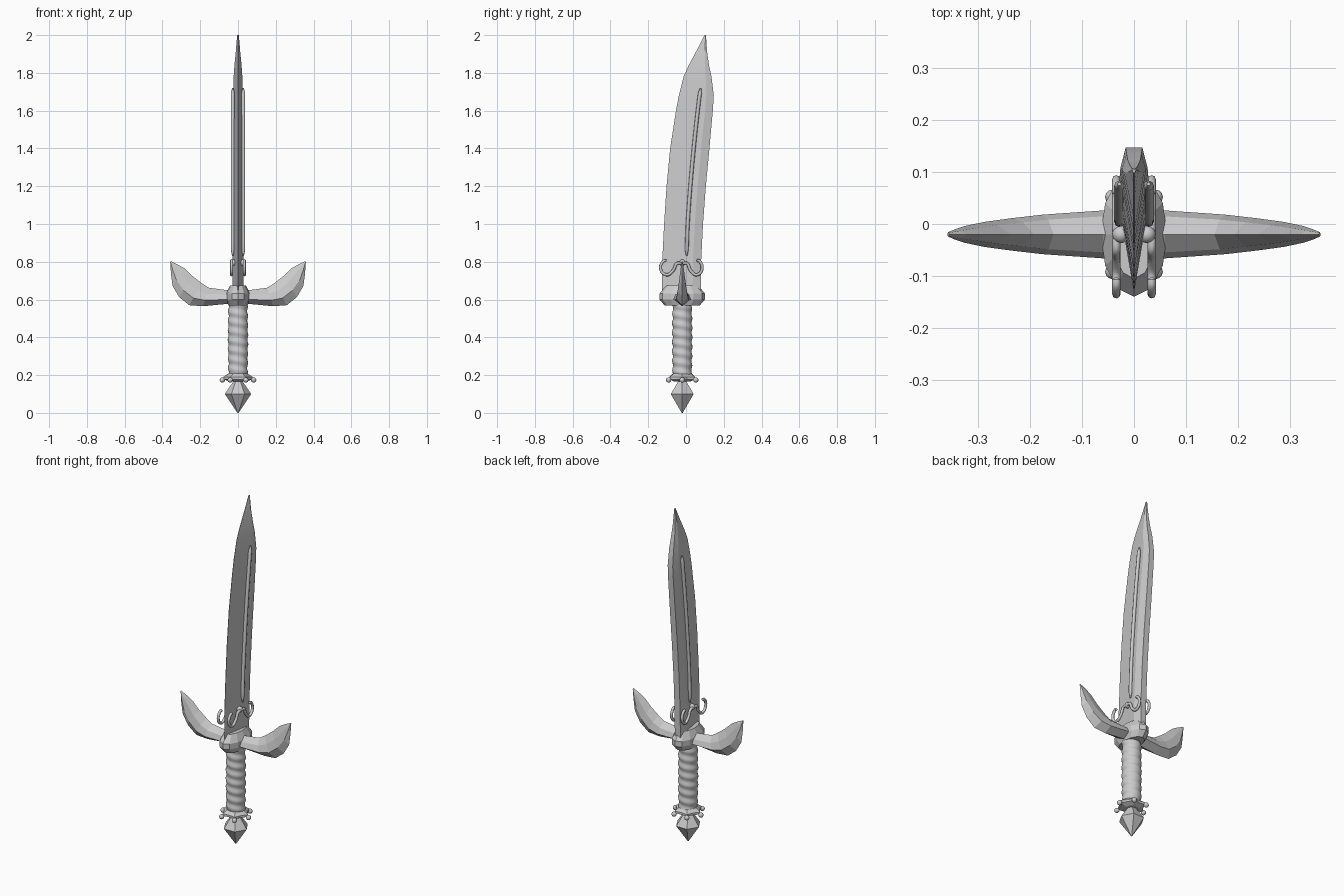
import bpy, bmesh, math
from mathutils import Vector

if "Cube" in bpy.data.objects:
    bpy.data.objects.remove(bpy.data.objects["Cube"])

CY = -0.02  # centre line of the hilt in y
steel = bpy.data.materials.new("grey steel")
steel.diffuse_color = (0.6, 0.6, 0.6, 1)
steel.use_nodes = True
steel.node_tree.nodes["Principled BSDF"].inputs["Base Color"].default_value = steel.diffuse_color


def finish(name, bm, smooth=None):
    bmesh.ops.recalc_face_normals(bm, faces=bm.faces)
    me = bpy.data.meshes.new(name)
    bm.to_mesh(me)
    bm.free()
    ob = bpy.data.objects.new(name, me)
    bpy.context.collection.objects.link(ob)
    me.materials.append(steel)
    if smooth:
        bpy.ops.object.select_all(action='DESELECT')
        ob.select_set(True)
        bpy.context.view_layer.objects.active = ob
        bpy.ops.object.shade_smooth_by_angle(angle=math.radians(smooth))
    return ob


def loft(name, rings, smooth=None):
    """Join closed rings of equal point count and cap both ends."""
    bm = bmesh.new()
    vs = [[bm.verts.new(p) for p in r] for r in rings]
    n = len(rings[0])
    for a, b in zip(vs, vs[1:]):
        for i in range(n):
            j = (i + 1) % n
            bm.faces.new((a[i], a[j], b[j], b[i]))
    bm.faces.new(vs[0])
    bm.faces.new(vs[-1])
    return finish(name, bm, smooth)


def ring(z, rx, ry, n, radius=lambda i, a: 1.0):
    out = []
    for i in range(n):
        a = 2 * math.pi * i / n
        k = radius(i, a)
        out.append((rx * k * math.cos(a), CY + ry * k * math.sin(a), z))
    return out


def smooth_path(pts, steps=5):
    """Catmull-Rom through the points."""
    p = [Vector(q) for q in pts]
    p = [2 * p[0] - p[1]] + p + [2 * p[-1] - p[-2]]
    out = []
    for i in range(1, len(p) - 2):
        a, b, c, d = p[i - 1:i + 3]
        for s in range(steps):
            t = s / steps
            out.append(0.5 * (2 * b + (c - a) * t + (2 * a - 5 * b + 4 * c - d) * t * t
                              + (3 * b - a - 3 * c + d) * t ** 3))
    return out + [p[-2]]


def side_rod(name, pts, x, r, n=8):
    """Round rod with tapered ends, following a (y, z) path at a given x."""
    path = smooth_path(pts)
    rings = []
    for i, p in enumerate(path):
        t = (path[min(i + 1, len(path) - 1)] - path[max(i - 1, 0)]).normalized()
        k = r * (0.35 if i in (0, len(path) - 1) else 1)
        rings.append([(x + k * math.cos(2 * math.pi * j / n),
                       p.x - t.y * k * math.sin(2 * math.pi * j / n),
                       p.y + t.x * k * math.sin(2 * math.pi * j / n)) for j in range(n)])
    return loft(name, rings, 50)


def ball(name, loc, r):
    bm = bmesh.new()
    bmesh.ops.create_uvsphere(bm, u_segments=12, v_segments=8, radius=r)
    bmesh.ops.translate(bm, verts=bm.verts, vec=loc)
    return finish(name, bm, 60)


# Blade: (z, cutting edge y, spine y, half thickness)
stations = [(0.63, -0.126, 0.078, .029), (0.8, -0.126, 0.08, .029), (1.0, -0.116, 0.09, .029),
            (1.2, -0.103, 0.105, .029), (1.4, -0.084, 0.124, .028), (1.6, -0.053, 0.142, .027),
            (1.68, -0.038, 0.147, .026), (1.78, -0.013, 0.135, .023), (1.84, 0.014, 0.122, .019),
            (1.91, 0.052, 0.112, .012), (1.96, 0.078, 0.108, .008), (2.0, 0.098, 0.106, .004)]
rings = []
for z, e, s, t in stations:
    w = e + 0.79 * (s - e)
    rings.append([(0.001, e, z), (t, w, z), (0.62 * t, s, z),
                  (-0.62 * t, s, z), (-t, w, z), (-0.001, e, z)])
loft("blade", rings, 12)

# Raised ribs and scroll ornaments on both flats
rib = [(0.003, 0.83), (0.009, 1.0), (0.023, 1.2), (0.041, 1.4), (0.06, 1.58), (0.077, 1.72)]
scroll = [(0, 0.792), (0.03, 0.79), (0.046, 0.757), (0.076, 0.731), (0.106, 0.743),
          (0.115, 0.775), (0.1, 0.803), (0.083, 0.806)]
for sx, side in ((1, "right"), (-1, "left")):
    side_rod("blade_rib_" + side, rib, sx * 0.028, 0.010)
    for sy, end in ((1, "back"), (-1, "front")):
        k = 0.92 if sy > 0 else 1.0
        side_rod(f"scroll_{side}_{end}", [(CY + sy * u * k, z) for u, z in scroll],
                 sx * 0.034, 0.008)
    ball("scroll_knot_" + side, (sx * 0.025, CY, 0.795), 0.017)

# Guard block
loft("guard_block", [ring(z, rx, ry, 12) for z, rx, ry in
                     [(0.568, .05, .092), (0.6, .064, .12), (0.632, .064, .12), (0.675, .042, .085)]])

# Curved guard arms: (x, bottom z, top z, half depth), six-sided section
arm = [(0.0, .58, .652, .046), (0.06, .575, .652, .046), (0.17, .562, .665, .038),
       (0.225, .567, .69, .031), (0.275, .61, .725, .024), (0.315, .67, .768, .016),
       (0.338, .735, .788, .010), (0.357, .797, .803, .004)]
for sx, side in ((1, "right"), (-1, "left")):
    rings = []
    for i, (x, b, t, d) in enumerate(arm):
        # lean each section so it stays across the arm
        lean = 0.32 * (t - b) * min(1, max(0, (x - 0.1) / 0.15))
        m = (b + t) / 2
        h = (t - b) / 2
        rings.append([(sx * (x + lean * f), CY + d * g, m + h * f * 0.95)
                      for g, f in ((0, -1), (1, -.35), (.75, .35), (0, 1), (-.75, .35), (-1, -.35))
                      for f in (f,)])
        if lean:
            rings[-1] = [(sx * (x - lean * f), y, z)
                         for (_, y, z), f in zip(rings[-1], (-1, -.35, .35, 1, .35, -.35))]
    loft("guard_arm_" + side, rings)

# Grip with a shallow spiral wrap
rings = []
for i in range(71):
    z = 0.2 + 0.375 * i / 70
    wave = lambda _, a, z=z: 1 + 0.05 * math.sin(2 * math.pi * z / 0.05 + a)
    swell = 0.05 + 0.002 * math.sin(math.pi * i / 70)
    rings.append(ring(z, swell, swell, 24, wave))
loft("grip", rings, 60)

# Six-pointed collar with a bead under every point
star = lambda i, a: 1.0 if i % 2 == 0 else 0.80
loft("collar", [ring(0.165, .04, .04, 12), ring(0.178, .078, .078, 12, star),
                ring(0.19, .078, .078, 12, star), ring(0.208, .051, .051, 12)])
for i in range(6):
    a = math.pi * i / 3
    ball(f"collar_bead_{i + 1}", (0.083 * math.cos(a), CY + 0.083 * math.sin(a), 0.174), 0.014)

# Faceted pommel
loft("pommel", [ring(z, r, r, 6) for z, r in [(0, .003), (0.1, .07), (0.185, .012)]])
